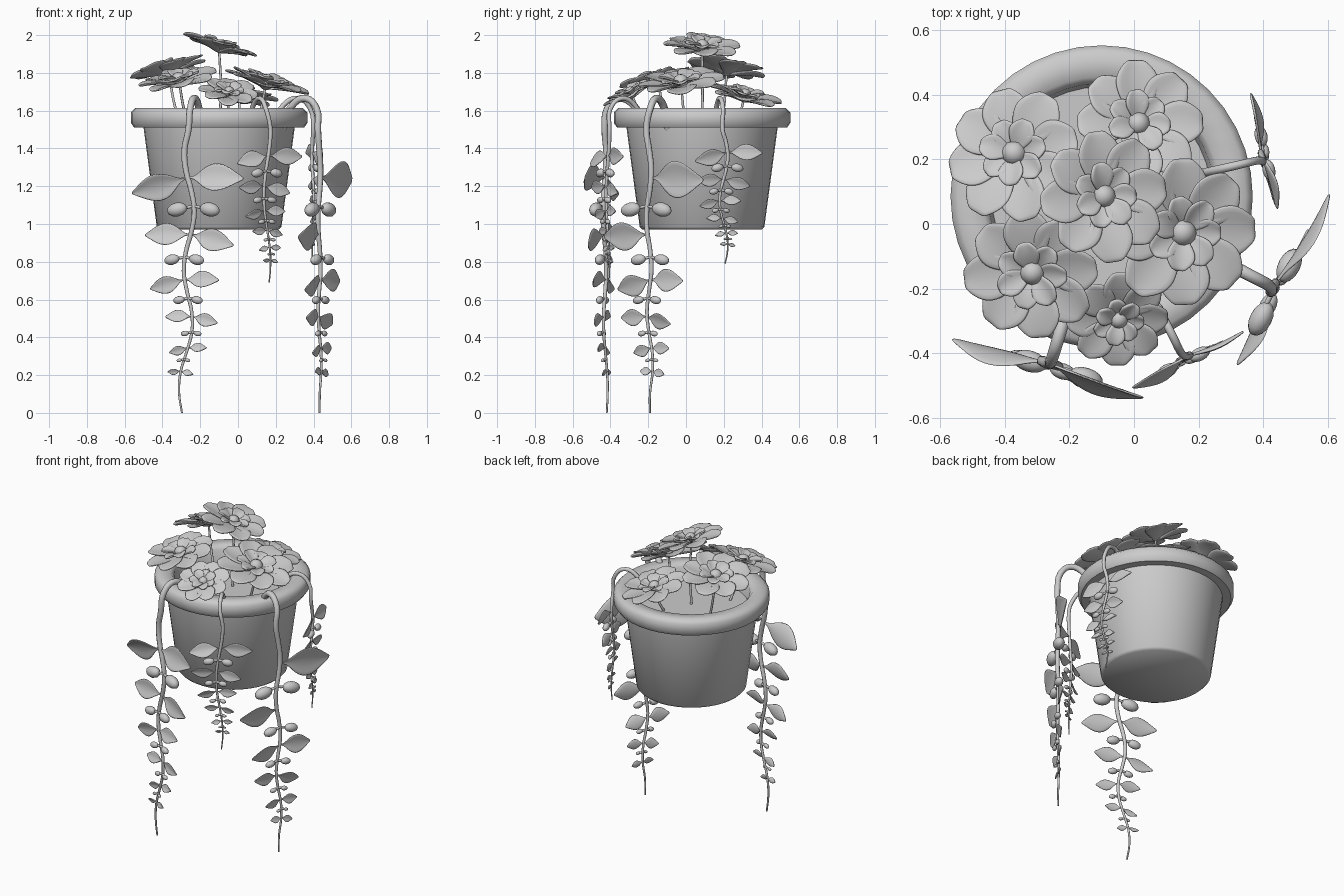
import bpy, bmesh, random
from math import pi, sin, cos, radians
from mathutils import Vector, Matrix

if "Cube" in bpy.data.objects:
    bpy.data.objects.remove(bpy.data.objects["Cube"])

random.seed(4)
POT = Vector((-0.10, 0.085, 0))
UP = Vector((0, 0, 1))


def select_only(ob):
    bpy.ops.object.select_all(action='DESELECT')
    ob.select_set(True)
    bpy.context.view_layer.objects.active = ob


def finish(bm, name, thick=0):
    bmesh.ops.recalc_face_normals(bm, faces=bm.faces)
    me = bpy.data.meshes.new(name)
    bm.to_mesh(me)
    bm.free()
    ob = bpy.data.objects.new(name, me)
    bpy.context.collection.objects.link(ob)
    select_only(ob)
    bpy.ops.object.shade_smooth_by_angle(angle=radians(50))
    if thick:
        m = ob.modifiers.new("thickness", 'SOLIDIFY')
        m.thickness, m.offset = thick, 0
        ob.modifiers.new("smooth", 'SUBSURF').levels = 1


def lathe(name, profile):
    bm = bmesh.new()
    vs = [bm.verts.new((POT.x + r, POT.y, z)) for r, z in profile]
    es = [bm.edges.new(p) for p in zip(vs, vs[1:])]
    bmesh.ops.spin(bm, geom=vs + es, cent=POT, axis=UP, angle=2 * pi, steps=40)
    bmesh.ops.remove_doubles(bm, verts=bm.verts, dist=1e-4)
    finish(bm, name)


def tube(name, pts, thick, taper):
    cu = bpy.data.curves.new(name, 'CURVE')
    cu.dimensions, cu.bevel_depth, cu.bevel_resolution = '3D', thick, 2
    cu.resolution_u, cu.use_fill_caps = 4, True
    sp = cu.splines.new('BEZIER')
    sp.bezier_points.add(len(pts) - 1)
    for i, (b, p) in enumerate(zip(sp.bezier_points, pts)):
        b.co = p
        b.handle_left_type = b.handle_right_type = 'AUTO'
        b.radius = 1 - taper * i / (len(pts) - 1)
    ob = bpy.data.objects.new(name, cu)
    bpy.context.collection.objects.link(ob)
    select_only(ob)
    bpy.ops.object.convert(target='MESH')
    bpy.ops.object.shade_smooth_by_angle(angle=radians(60))


def blade(bm, mat, outline, length, half, rise, cup):
    """Petal or leaf surface along x; outline gives the width at u in 0..1."""
    rows = []
    for u in [i / 8 for i in range(9)]:
        w, z = outline(u), rise * sin(2 * u)
        rows.append([bm.verts.new(mat @ Vector((length * u, half * w * v / 2, z + cup * w * v * v / 4)))
                     for v in range(-2, 3)])
    for a, b in zip(rows, rows[1:]):
        for i in range(4):
            bm.faces.new((a[i], a[i + 1], b[i + 1], b[i]))


def ball(bm, mat, x, z, size):
    bmesh.ops.create_uvsphere(bm, u_segments=12, v_segments=8, radius=1,
                              matrix=mat @ Matrix.Translation((x, 0, z)) @ Matrix.Diagonal((*size, 1)))


def petal_shape(u):
    return .22 + .78 * sin(pi * (.95 * u) ** 1.4)


def leaf_shape(u):
    return max(.07, sin(pi * max(0, (u - .13) / .87) ** .85))


# Pot with rolled rim, and soil
lathe("pot", [(0, .97), (.315, .97), (.33, .985), (.4, 1.51), (.45, 1.51), (.467, 1.535),
              (.467, 1.59), (.445, 1.613), (.37, 1.613), (.35, 1.59), (.335, 1.48)])
lathe("soil", [(0, 1.51), (.345, 1.51)])

# Flowers lean away from the middle: x, y, z, radius
FLOWERS = [(-.365, .215, 1.8, .215), (.01, .305, 1.66, .2), (-.1, .085, 1.92, .205),
           (.145, -.025, 1.73, .235), (-.31, -.145, 1.745, .215), (-.05, -.285, 1.68, .16)]
for k, (x, y, z, r) in enumerate(FLOWERS, 1):
    c = Vector((x, y, z))
    lean = Vector((x + .15, y - .075, 0)).normalized()
    nrm = (UP + lean * (.5 if r < .2 else .3)).normalized()
    frame = Matrix.Translation(c) @ UP.rotation_difference(nrm).to_matrix().to_4x4()
    bm = bmesh.new()
    spin = random.random()
    # outer ring, then smaller, steeper inner ring
    for n, length, half, lift, tilt in ((8, r, r * .36, -.01, .06), (7, r * .54, r * .2, .004, .2)):
        for i in range(n):
            m = (frame @ Matrix.Rotation(spin + 2 * pi * i / n, 4, 'Z')
                 @ Matrix.Translation((0, 0, lift + .008 * (i % 2)))
                 @ Matrix.Rotation(-tilt, 4, 'Y') @ Matrix.Rotation(.1, 4, 'X'))
            blade(bm, m, petal_shape, length * random.uniform(.95, 1.03), half, .02, r * .06)
    finish(bm, f"flower_petals_{k}", .012)
    bm = bmesh.new()
    ball(bm, frame, 0, .022, [r * .18] * 3)
    finish(bm, f"flower_centre_{k}")
    foot = POT.lerp(c, .75)
    foot.z = 1.5
    tube(f"flower_stem_{k}", [foot, foot.lerp(c, .5) + lean * .01, c], .008, .2)

# Trailing vines: angle, reach, end z, thickness, sway, phase, waves, end drift, leaf length, leaf width
VINES = {"front_left": (-107, .54, 0, .021, .028, .29, 2.5, -.045, .37, .5),
         "right": (-28, .6, 0, .021, .015, .15, 3, .02, .38, .64),
         "front_right": (-63, .56, .69, .014, .02, 0, 1.15, 0, .23, .5),
         "right_back": (13, .51, .79, .014, .022, .2, 1.5, 0, .22, .5)}
STATIONS = [.83, .63, .47, .34, .23, .147]
for name, (ang, reach, end, thick, sway, phase, waves, drift, size, ratio) in VINES.items():
    out = Vector((cos(radians(ang)), sin(radians(ang)), 0))
    side_dir = UP.cross(out)

    def hang(f):
        """Point on the hanging part, f = 1 at the rim and 0 at the tip."""
        s = sway * cos(2 * pi * waves * (1 - f - phase)) + drift * (1 - f) ** 4
        return POT + out * reach + side_dir * s + UP * (end + (1.5 - end) * f)

    arch = [POT + out * (reach - d) + UP * z
            for d, z in ((.22, 1.5), (.16, 1.63), (.08, 1.665), (.015, 1.61))]
    tube(f"vine_{name}", arch + [hang(1 - i / 14) for i in range(15)], thick, .75)

    def frame_at(f, side, droop):
        """x runs sideways around the pot, z faces outward."""
        x = (side_dir * side - UP * droop).normalized()
        y = out.cross(x)
        m = Matrix((x, y, out)).transposed().to_4x4()
        return Matrix.Translation(hang(f)) @ m

    # Flat leaf pairs shrinking towards the tip
    bm = bmesh.new()
    for i, f in enumerate(STATIONS):
        for side in (-1, 1):
            if name == "right" and (i, side) in ((0, -1), (1, 1)):
                continue
            droop = .25 if (side > 0) == (i % 2 > 0) else .03
            m = frame_at(f, side, droop) @ Matrix.Rotation(random.uniform(-.4, .4), 4, 'X')
            ln = size * f ** .85
            blade(bm, m, leaf_shape, ln, ln * ratio / 2, ln * .06, ln * .06)
    finish(bm, f"leaves_{name}", .008)

    # Bud pairs on short stalks halfway between the leaves
    bm = bmesh.new()
    for a, b in zip(STATIONS, STATIONS[1:]):
        f = (a + b) / 2
        s = f * size * 3.6
        for side in (-1, 1):
            m = frame_at(f, side, .2)
            ball(bm, m, .095 * s, .012, (.058 * s, .038 * s, .034 * s))
            ball(bm, m, .03 * s, .005, (.04 * s, .008, .008))
    finish(bm, f"buds_{name}")
